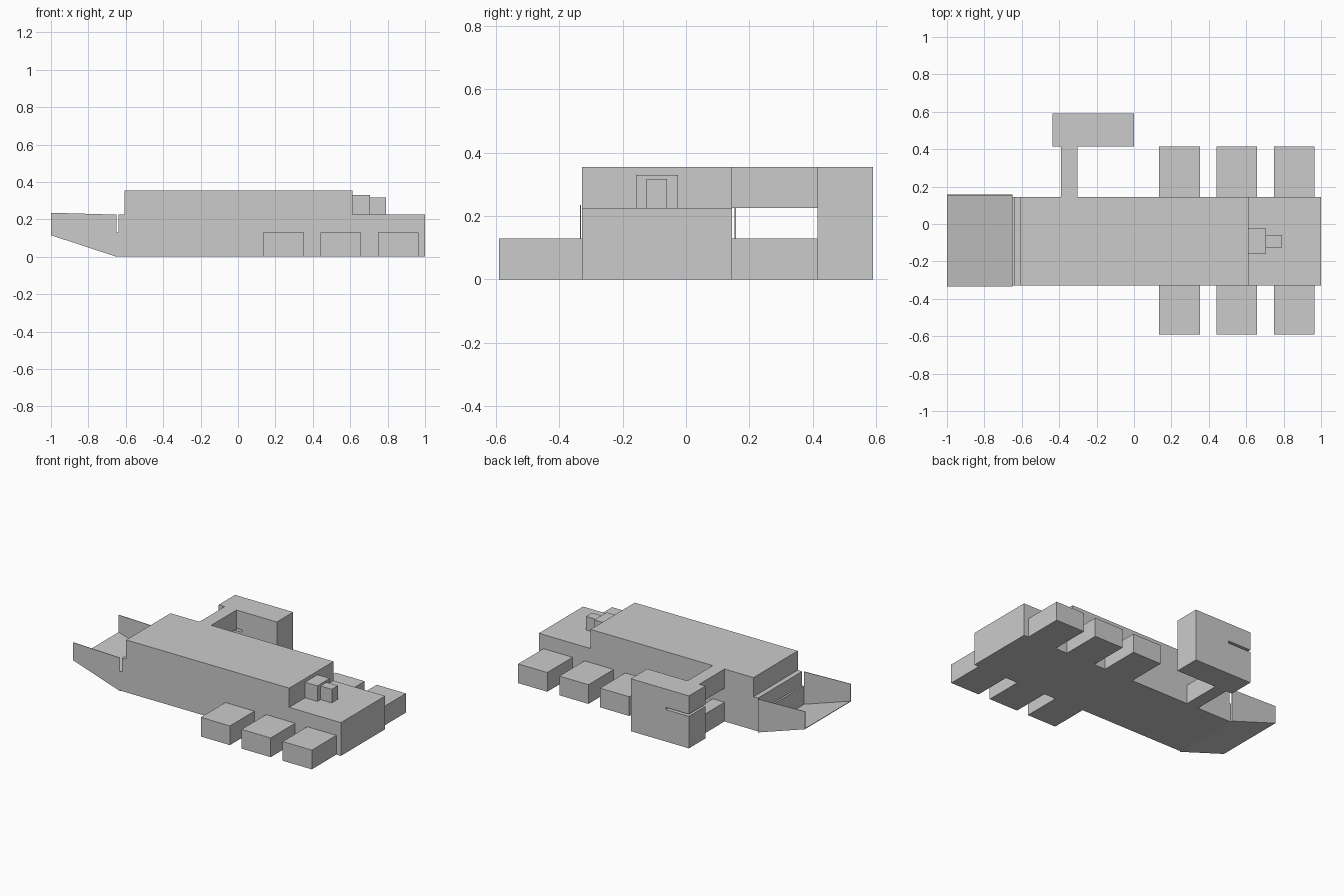
import bpy, bmesh

if "Cube" in bpy.data.objects:
    bpy.data.objects.remove(bpy.data.objects["Cube"])

grey = bpy.data.materials.new("plain grey")
grey.diffuse_color = (0.6, 0.6, 0.6, 1)
grey.use_nodes = True
grey.node_tree.nodes["Principled BSDF"].inputs["Base Color"].default_value = grey.diffuse_color


def make_object(name, bm):
    bmesh.ops.recalc_face_normals(bm, faces=bm.faces)
    mesh = bpy.data.meshes.new(name)
    bm.to_mesh(mesh)
    bm.free()
    mesh.materials.append(grey)
    obj = bpy.data.objects.new(name, mesh)
    bpy.context.collection.objects.link(obj)
    return obj


def box(name, x, y, z):
    """Box from (min, max) ranges."""
    bm = bmesh.new()
    bmesh.ops.create_cube(bm, size=1)
    for v in bm.verts:
        v.co = [r[0] if c < 0 else r[1] for c, r in zip(v.co, (x, y, z))]
    return make_object(name, bm)


def prism(name, profile, y):
    """Outline in x and z, extruded along y."""
    bm = bmesh.new()
    face = bm.faces.new([bm.verts.new((px, y[0], pz)) for px, pz in profile])
    ext = bmesh.ops.extrude_face_region(bm, geom=[face])
    for v in ext["geom"]:
        if isinstance(v, bmesh.types.BMVert):
            v.co.y = y[1]
    return make_object(name, bm)


HULL_Y = (-0.328, 0.145)

# Hull and raised upper deck
box("lower_hull", (-0.64, 1.0), HULL_Y, (0, 0.225))
box("upper_deck", (-0.607, 0.613), HULL_Y, (0.225, 0.355))

# Stepped cabin at the end of the deck
box("cabin_large", (0.613, 0.705), (-0.158, -0.025), (0.225, 0.33))
box("cabin_small", (0.705, 0.79), (-0.125, -0.06), (0.225, 0.317))

# Three pods on each side
for i, x in enumerate((0.135, 0.44, 0.748)):
    box(f"back_pod_{i + 1}", (x, x + 0.218), (0.145, 0.415), (0, 0.13))
    box(f"front_pod_{i + 1}", (x, x + 0.218), (-0.59, -0.328), (0, 0.13))

# Side tower with a narrow slot, held by an upper and a lower arm
prism("side_tower", [(-0.435, 0), (0, 0), (0, 0.355), (-0.435, 0.355),
                     (-0.435, 0.231), (-0.262, 0.231), (-0.262, 0.216), (-0.435, 0.216)],
      (0.415, 0.59))
box("upper_arm", (-0.39, -0.302), (0.145, 0.415), (0.225, 0.355))
box("lower_arm", (-0.39, -0.302), (0.145, 0.415), (0, 0.13))

# Open loading ramp: sloping floor between two thin side walls
box("ramp_hinge", (-0.652, -0.64), HULL_Y, (0, 0.13))
RAMP_Y = (-0.335, 0.157)
T = 0.004
prism("ramp_floor", [(-0.65, 0), (-1, 0.115), (-1, 0.115 + T), (-0.65, T)], RAMP_Y)
wall = [(-0.65, 0), (-1, 0.115), (-1, 0.235), (-0.65, 0.225)]
prism("ramp_front_wall", wall, (RAMP_Y[0], RAMP_Y[0] + T))
prism("ramp_back_wall", wall, (RAMP_Y[1] - T, RAMP_Y[1]))
